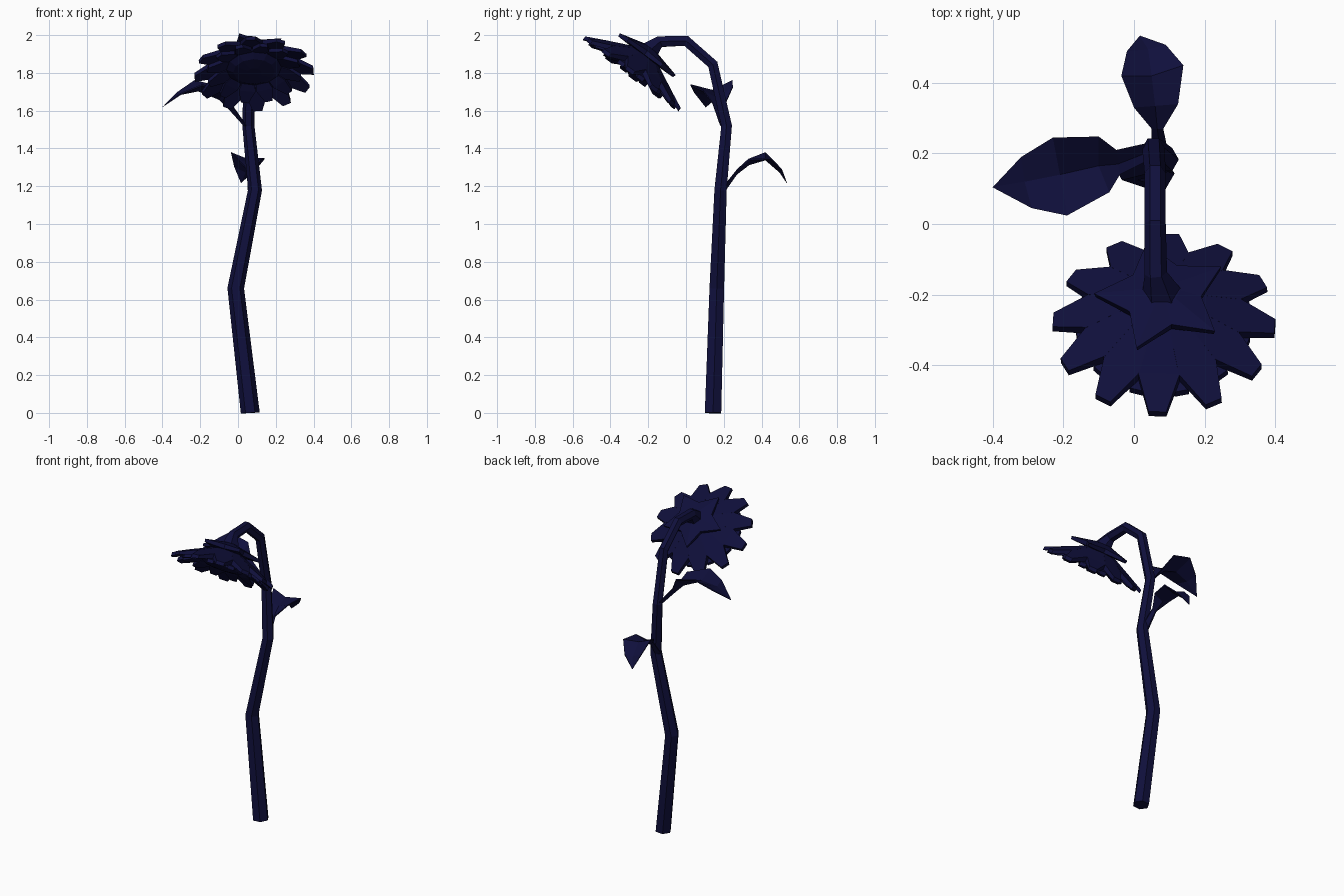
import bpy, bmesh, math
from mathutils import Vector

if "Cube" in bpy.data.objects:
    bpy.data.objects.remove(bpy.data.objects["Cube"])

mat = bpy.data.materials.new("dark navy")
mat.diffuse_color = (0.005, 0.005, 0.045, 1)
mat.use_nodes = True
mat.node_tree.nodes["Principled BSDF"].inputs["Base Color"].default_value = mat.diffuse_color


def finish(name, bm):
    bmesh.ops.recalc_face_normals(bm, faces=bm.faces)
    me = bpy.data.meshes.new(name)
    bm.to_mesh(me)
    bm.free()
    me.materials.append(mat)
    ob = bpy.data.objects.new(name, me)
    bpy.context.collection.objects.link(ob)


def loft(bm, rings, caps=True):
    vs = [[bm.verts.new(p) for p in r] for r in rings]
    n = len(rings[0])
    for a, b in zip(vs, vs[1:]):
        for i in range(n):
            j = (i + 1) % n
            bm.faces.new((a[i], a[j], b[j], b[i]))
    if caps:
        bm.faces.new(vs[0])
        bm.faces.new(vs[-1])


# Stem: hexagonal tube that bends over at the top
path = [((.065, .143, 0), .05), ((-.012, .163, .66), .044), ((.09, .183, 1.18), .037),
        ((.055, .215, 1.52), .032), ((.06, .142, 1.845), .03), ((.06, 0, 1.97), .03),
        ((.062, -.14, 1.965), .032), ((.08, -.2, 1.91), .06)]
pts = [Vector(p) for p, r in path]
rings = []
for k, (p, r) in enumerate(path):
    a = (pts[k] - pts[k - 1]).normalized() if k else Vector((0, 0, 1))
    b = (pts[k + 1] - pts[k]).normalized() if k < len(pts) - 1 else a
    t = (a + b).normalized()
    side = (Vector((1, 0, 0)) - t * t.x).normalized()
    up = t.cross(side)
    stretch = 1 / max(a.dot(t), .7)
    rings.append([pts[k] + side * r * math.cos(i * math.pi / 3)
                  + up * r * stretch * math.sin(i * math.pi / 3) for i in range(6)])
bm = bmesh.new()
loft(bm, rings)
finish("stem", bm)

# Flower head frame: u sideways, v up the face, n out of the face
C = Vector((.085, -.285, 1.797))
n = Vector((0.03, -.6, -.8)).normalized()
u = Vector((1, 0, .04))
u = (u - n * u.dot(n)).normalized()
v = u.cross(n)
if v.z < 0:
    v = -v


def head(r, ang, back, tang=0):
    c, s = math.cos(ang), math.sin(ang)
    return C + u * (r * c - tang * s) + v * (r * s + tang * c) - n * back


def petals(name, rows, offset):
    bm = bmesh.new()
    for k in range(12):
        a = math.radians(offset + 30 * k)
        loft(bm, [[head(r, a, hb, -w), head(r, a, hb, w), head(r, a, hf, w), head(r, a, hf, -w)]
                  for r, w, hb, hf in rows])
    finish(name, bm)


# Petals: (radius, half width, back depth, front depth)
petals("outer_petals", [(.06, .017, .13, .09), (.215, .059, .055, .025), (.315, .025, .008, -.014)], 2)
petals("inner_petals", [(.08, .02, .09, .06), (.18, .045, .04, .015), (.25, .02, .012, -.01)], 17)

# Seed disc
bm = bmesh.new()
loft(bm, [[head(r, i * math.pi / 6, h) for i in range(12)]
          for r, h in [(.14, .07), (.15, .035), (.11, .012), (.04, .004)]])
finish("seed_disc", bm)

# Five pointed calyx on the back of the head
bm = bmesh.new()


def star(tip, notch, ht, hn):
    return [head(notch if i % 2 else tip, math.radians(39 + 36 * i), hn if i % 2 else ht)
            for i in range(10)]


loft(bm, [star(.05, .05, .165, .165), star(.195, .11, .133, .142), star(.19, .105, .115, .115),
          star(.05, .05, .11, .11)])
finish("calyx", bm)


# Leaves: rows of (left edge, midrib, right edge), thin folded sheets
def leaf(name, rows, tip):
    bm = bmesh.new()
    th = Vector((0, 0, .008))
    rings = []
    for l, m, r in rows:
        l, m, r = Vector(l), Vector(m), Vector(r)
        rings.append([l, m, r, r - th, m - th, l - th])
    t = Vector(tip)
    e = Vector((.001, .001, 0))
    rings.append([t - e, t, t + e, t + e - th / 4, t - th / 4, t - e - th / 4])
    loft(bm, rings)
    finish(name, bm)


leaf("back_leaf", [
    ((.05, .19, 1.19), (.075, .2, 1.17), (.1, .19, 1.19)),
    ((.05, .27, 1.29), (.066, .27, 1.27), (.083, .27, 1.29)),
    ((0, .33, 1.345), (.06, .335, 1.32), (.125, .34, 1.345)),
    ((-.036, .42, 1.38), (.05, .42, 1.345), (.14, .45, 1.35)),
    ((-.02, .49, 1.31), (.04, .495, 1.28), (.09, .508, 1.29))], (.016, .533, 1.22))

leaf("side_leaf", [
    ((.04, .18, 1.53), (.045, .205, 1.51), (.04, .23, 1.53)),
    ((-.04, .14, 1.645), (-.045, .17, 1.61), (-.05, .21, 1.645)),
    ((-.07, .09, 1.71), (-.1, .165, 1.665), (-.1, .248, 1.73)),
    ((-.19, .024, 1.74), (-.21, .14, 1.71), (-.23, .245, 1.762)),
    ((-.29, .045, 1.70), (-.31, .12, 1.69), (-.32, .19, 1.70))], (-.4, .105, 1.62))
